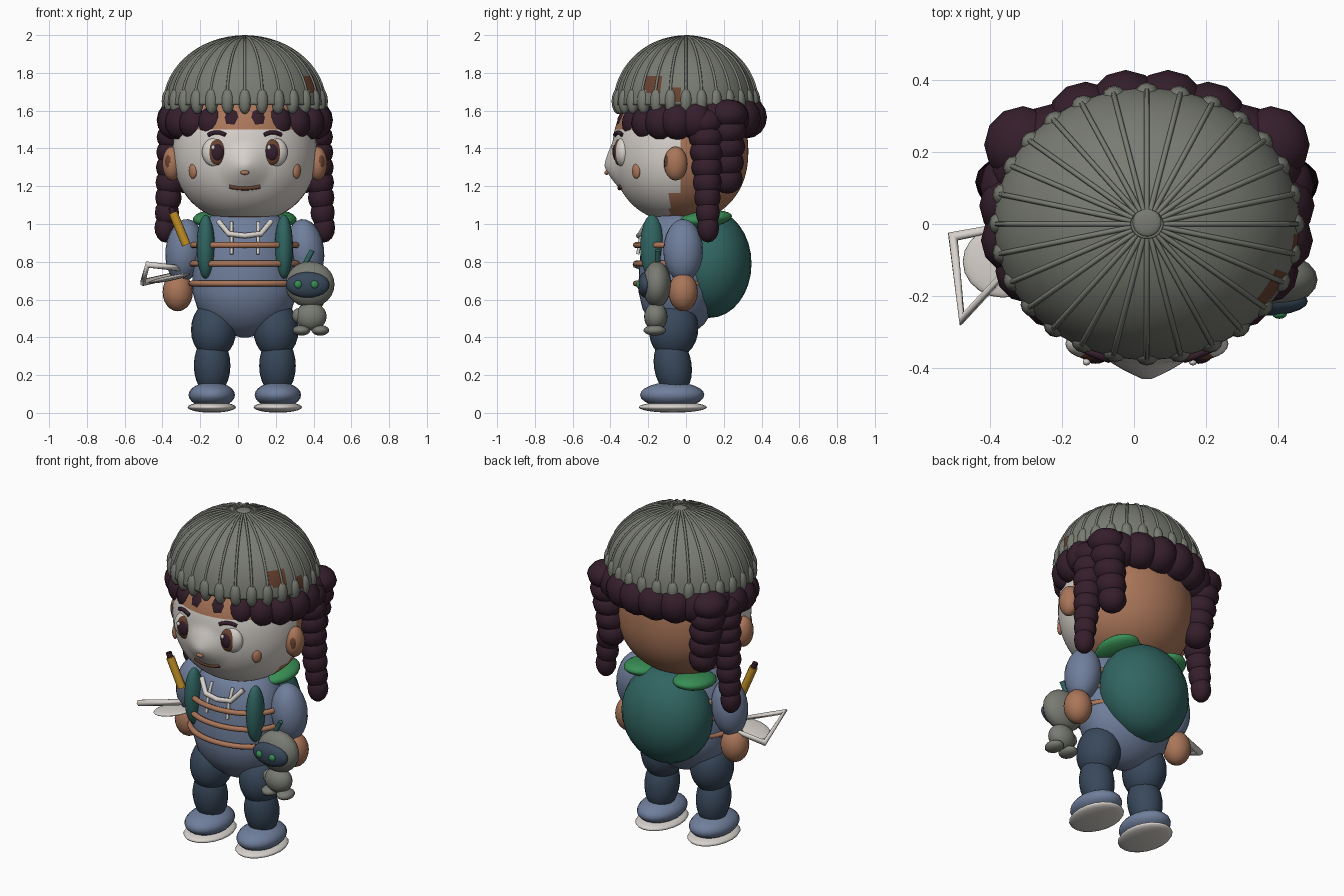
import bpy, bmesh, math
from mathutils import Vector, Matrix, Euler

cube = bpy.data.objects.get("Cube")
if cube:
    bpy.data.objects.remove(cube, do_unlink=True)

CX = 0.036  # the figure's own middle plane


def material(name, rgb):
    m = bpy.data.materials.new(name)
    m.use_nodes = True
    m.diffuse_color = (*rgb, 1)
    m.node_tree.nodes["Principled BSDF"].inputs["Base Color"].default_value = (*rgb, 1)
    return m


GREY = material("wool grey", (.19, .2, .17))
SKIN = material("warm brown", (.4, .18, .1))
RUST = material("dark brown", (.14, .055, .03))
PLUM = material("dark plum", (.035, .013, .024))
WHITE = material("off white", (.68, .64, .6))
BLUE = material("slate blue", (.16, .21, .33))
NAVY = material("dark slate", (.04, .065, .105))
TEAL = material("deep teal", (.03, .13, .12))
GREEN = material("leaf green", (.04, .27, .09))
YELLOW = material("pencil yellow", (.58, .3, .02))


def finish(name, bm, mat):
    mesh = bpy.data.meshes.new(name)
    bmesh.ops.recalc_face_normals(bm, faces=bm.faces)
    bm.to_mesh(mesh)
    bm.free()
    for p in mesh.polygons:
        p.use_smooth = True
    mesh.materials.append(mat)
    ob = bpy.data.objects.new(name, mesh)
    bpy.context.collection.objects.link(ob)
    return ob


def balls(name, mat, items, seg=20, rings=12):
    """One object of ellipsoids, each given as centre, radii and optional rotation."""
    bm = bmesh.new()
    for c, r, *rot in items:
        turn = Euler(rot[0]).to_matrix().to_4x4() if rot else Matrix()
        place = Matrix.Translation((c[0] + CX, c[1], c[2])) @ turn @ Matrix.Diagonal((*r, 1))
        bmesh.ops.create_uvsphere(bm, u_segments=seg, v_segments=rings, radius=1, matrix=place)
    return finish(name, bm, mat)


def lathe(name, mat, profile, cy, squash, seg=40):
    bm = bmesh.new()
    rows = [[bm.verts.new((CX + r * math.cos(a), cy + squash * r * math.sin(a), z))
             for a in [math.tau * i / seg for i in range(seg)]] for r, z in profile]
    for low, high in zip(rows, rows[1:]):
        for i in range(seg):
            j = (i + 1) % seg
            bm.faces.new((low[i], low[j], high[j], high[i]))
    bm.faces.new(rows[0])
    bm.faces.new(rows[-1])
    return finish(name, bm, mat)


def tubes(name, mat, paths, radius, cyclic=False, res=2):
    data = bpy.data.curves.new(name, "CURVE")
    data.dimensions = "3D"
    data.bevel_depth = radius
    data.bevel_resolution = res
    data.use_fill_caps = True
    for path in paths:
        s = data.splines.new("POLY")
        s.points.add(len(path) - 1)
        for p, co in zip(s.points, path):
            p.co = (co[0] + CX, co[1], co[2], 1)
        s.use_cyclic_u = cyclic
    data.materials.append(mat)
    ob = bpy.data.objects.new(name, data)
    bpy.context.collection.objects.link(ob)
    bpy.ops.object.select_all(action="DESELECT")
    ob.select_set(True)
    bpy.context.view_layer.objects.active = ob
    bpy.ops.object.convert(target="MESH")


def paint(ob, mat, rule):
    ob.data.materials.append(mat)
    for p in ob.data.polygons:
        if rule(Vector((p.center.x - CX, p.center.y, p.center.z))):
            p.material_index = 1


def head_radius(z):
    return max(0, 1 - abs((z - 1.385) / .375) ** 2.2) ** (1 / 2.2)


def face_y(x, z):
    return -.03 - .36 * math.sqrt(max(0, head_radius(z) ** 2 - (x / .38) ** 2))


SIDES = (("right", -1), ("left", 1))

# Head, with the pale face over the front drawn out to a pointed nose
levels = [1.385 - .3745 * math.cos(math.pi * i / 60) for i in range(61)]
head = lathe("head", SKIN, [(.38 * head_radius(z), z) for z in levels], -.03, .36 / .38, 90)
paint(head, WHITE, lambda c: c.y < (-.04 if c.z > 1.17 else -.085) and 1.04 < c.z < 1.5)
for v in head.data.vertices:
    if v.co.y < -.2:
        v.co.y -= .052 * max(0, 1 - math.hypot(v.co.x - CX, v.co.z - 1.305) / .13)
balls("nose", SKIN, [((0, -.42, 1.272), (.024, .012, .012))], 12, 8)
tubes("mouth", RUST, [[(x, face_y(x, 1.19) - .003, 1.19 + 1.5 * x * x)
                       for x in [.02 * i - .08 for i in range(9)]]], .012)
for side, s in SIDES:
    x = s * .148
    balls(side + "_ear", SKIN, [((s * .385, -.055, 1.32), (.052, .062, .09))])
    balls(side + "_inner_ear", RUST, [((s * .395, -.085, 1.325), (.03, .03, .055))])
    balls(side + "_eye_white", WHITE, [((x * 1.02, -.333, 1.38), (.076, .044, .08))])
    balls(side + "_iris", RUST, [((x * .97, -.358, 1.38), (.053, .023, .068))])
    balls(side + "_pupil", PLUM, [((x * .97, -.366, 1.38), (.037, .023, .048))])
    balls(side + "_eye_glint", WHITE, [((x - .02, -.384, 1.405), (.011, .01, .013))], 10, 8)
    balls(side + "_cheek", SKIN, [((s * .275, face_y(.275, 1.28), 1.28), (.027, .016, .04), (0, 0, s * .8))])
    tubes(side + "_eyebrow", PLUM, [[(x + .015 * i, face_y(x + .015 * i, 1.48) - .008, 1.485 - .0015 * i * i)
                                     for i in range(-3, 4)]], .011)

# Knitted hat: dome, ribs, rim beads and top button
N = 28
dome = [(.425 * math.cos(t), 1.63 + .362 * math.sin(t)) for t in [math.radians(2.5 * i) for i in range(36)]]
hat = lathe("hat", GREY, dome, 0, .89, 84)
paint(hat, RUST, lambda c: c.x > .2 and ((-.22 < c.y < -.13 and 1.7 < c.z < 1.78)
                                         or (-.08 < c.y < -.02 and 1.65 < c.z < 1.73)))
angles = [math.tau * i / N for i in range(N)]
arc = [math.radians(d) for d in range(6, 88, 6)]
tubes("hat_ribs", GREY, [[(.427 * math.cos(t) * math.cos(a), .38 * math.cos(t) * math.sin(a),
                           1.63 + .363 * math.sin(t)) for t in arc] for a in angles], .0075, res=1)
balls("hat_rim", GREY, [((.405 * math.cos(a), .36 * math.sin(a), 1.65), (.035, .034, .068))
                        for a in angles], 12, 8)
balls("hat_button", GREY, [((0, .005, 1.99), (.04, .04, .01))])

# Hair: clumps under the hat, smaller across the forehead
clumps = []
for i in range(20):
    a = math.tau * (i + .5) / 20
    back = (math.sin(a) + 1) / 2
    r = .08 + .028 * back
    clumps.append(((.375 * math.cos(a), .325 * math.sin(a) if back > .5 else .29 * math.sin(a), 1.53 + .035 * back),
                   (r, r, .09 + .022 * back)))
balls("hair_clumps", PLUM, clumps, 12, 8)
for side, s in SIDES:
    braid = []
    for i in range(8):
        t = i / 7
        w = .1 - .042 * t
        braid.append(((s * (.365 + .055 * t), .105 + .012 * t, 1.54 - .56 * t), (w, w, .078)))
    balls(side + "_braid", PLUM, braid, 12, 8)
    balls(side + "_short_braid", PLUM,
          [((s * (.345 - .01 * i), .22, 1.58 - .085 * i), (.108 - .007 * i, .108 - .007 * i, .08))
           for i in range(5)], 12, 8)

# Torso, limbs and shoes
lathe("torso", BLUE, [(.02, .4), (.1, .42), (.18, .47), (.25, .55), (.278, .64), (.275, .75), (.262, .87),
                      (.235, .99), (.16, 1.06)], -.04, .76)
for side, s in SIDES:
    balls(side + "_arm", BLUE, [((s * .32, -.015, .86), (.1, .105, .167), (0, -s * .12, 0))])
    balls(side + "_hand", SKIN, [((s * .355, -.015, .64), (.08, .078, .102))])
    balls(side + "_thigh", NAVY, [((s * .165, -.065, .44), (.12, .13, .155), (-.15, 0, 0))])
    balls(side + "_shin", NAVY, [((s * .173, -.07, .25), (.097, .1, .16), (.15, 0, 0))])
    balls(side + "_shoe", BLUE, [((s * .175, -.073, .095), (.123, .17, .068))])
    balls(side + "_sole", WHITE, [((s * .175, -.07, .03), (.128, .18, .029))])
    balls(side + "_shoulder_strap", TEAL, [((s * .207, -.18, .88), (.048, .062, .17))])
    balls(side + "_scarf", GREEN, [((s * .165, .1, 1.025), (.11, .145, .045), (.12, 0, 0))])

# Backpack, chest straps and neck cord
balls("backpack", TEAL, [((0, .125, .79), (.27, .222, .287))], 24, 16)
tubes("chest_straps", SKIN, [[(.282 * math.cos(a), -.06 + .205 * math.sin(a), z)
                              for a in [math.tau * i / 48 for i in range(48)]]
                             for z in (.888, .79, .685)], .016, True)
tubes("neck_cord", WHITE, [[(-.14, -.2, 1.015), (-.085, -.24, .948), (0, -.25, .938), (.085, -.24, .948),
                            (.14, -.2, 1.015)]], .015)
tubes("cord_ends", WHITE, [[(s * .07, -.2, 1.01), (s * .07, -.24, .93), (s * .07, -.255, .84)] for _, s in SIDES], .009)

# Pencil tucked by the right arm
tubes("pencil", YELLOW, [[(-.31, -.15, .89), (-.38, -.16, 1.06)]], .024)
tubes("pencil_tip", PLUM, [[(-.38, -.16, 1.06), (-.39, -.162, 1.088)]], .017)

# Triangular frame and plate in the right hand
tubes("hand_frame", WHITE, [[(-.515, -.265, .785), (-.54, -.035, .69), (-.25, .02, .755)]], .019, True, 1)
balls("hand_plate", WHITE, [((-.4, -.105, .712), (.115, .1, .014), (0, -.2, 0))])

# Small robot toy at the left hand
RX = .345
balls("toy_head", GREY, [((RX, -.155, .68), (.13, .077, .122))])
balls("toy_screen", NAVY, [((RX - .012, -.215, .678), (.115, .04, .068))])
balls("toy_eyes", GREEN, [((RX + dx, -.25, .68), (.021, .014, .021)) for dx in (-.063, .024)], 12, 8)
balls("toy_body", GREY, [((RX + .005, -.16, .51), (.083, .062, .075))])
balls("toy_feet", GREY, [((RX + dx, -.165, .437), (.048, .06, .028)) for dx in (-.045, .055)], 14, 9)
balls("toy_arm", GREY, [((RX - .06, -.16, .515), (.035, .035, .04))], 12, 8)
tubes("toy_antenna", TEAL, [[(RX - .03, -.15, .78), (RX + .012, -.15, .86)]], .014)
